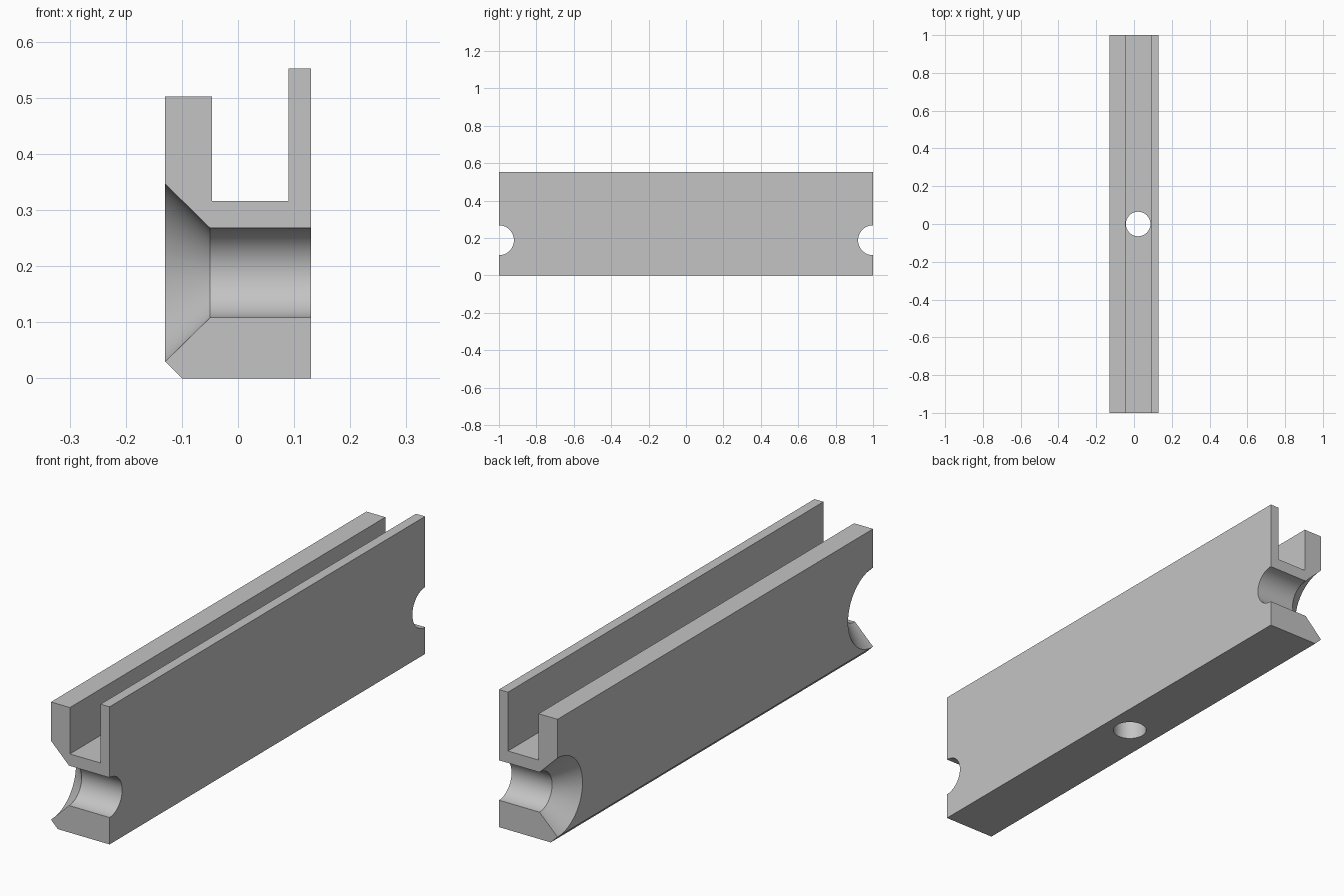
import bpy
import bmesh
from math import cos, sin, tau, radians
from mathutils import Vector

cube = bpy.data.objects.get("Cube")
if cube:
    bpy.data.objects.remove(cube, do_unlink=True)

# Single grey material
GREY = (0.55, 0.55, 0.55, 1.0)
grey = bpy.data.materials.new("plain grey")
grey.use_nodes = True
grey.diffuse_color = GREY
grey.node_tree.nodes["Principled BSDF"].inputs["Base Color"].default_value = GREY


def make_object(name, bm):
    bmesh.ops.recalc_face_normals(bm, faces=bm.faces)
    mesh = bpy.data.meshes.new(name)
    bm.to_mesh(mesh)
    bm.free()
    mesh.materials.append(grey)
    obj = bpy.data.objects.new(name, mesh)
    bpy.context.collection.objects.link(obj)
    return obj


def extruded_profile(name, points, y0, y1):
    """Extrude an x-z outline along y."""
    bm = bmesh.new()
    face = bm.faces.new([bm.verts.new((x, y0, z)) for x, z in points])
    out = bmesh.ops.extrude_face_region(bm, geom=[face])
    verts = [g for g in out["geom"] if isinstance(g, bmesh.types.BMVert)]
    bmesh.ops.translate(bm, verts=verts, vec=(0, y1 - y0, 0))
    return make_object(name, bm)


def lathe_cutter(name, stations, origin, axis, u, v, sides=64):
    """Closed round solid with (distance, radius) stations along an axis."""
    bm = bmesh.new()
    origin, axis, u, v = map(Vector, (origin, axis, u, v))
    angles = [tau * i / sides for i in range(sides)]
    rings = [[bm.verts.new(origin + axis * d + (u * cos(a) + v * sin(a)) * r)
              for a in angles] for d, r in stations]
    for low, high in zip(rings, rings[1:]):
        for i in range(sides):
            j = (i + 1) % sides
            bm.faces.new((low[i], low[j], high[j], high[i]))
    bm.faces.new(rings[0])
    bm.faces.new(rings[-1])
    cutter = make_object(name, bm)
    cutter.hide_render = True
    return cutter


# Grooved bar: thick wall, thin taller wall, chamfered lower edge
bar = extruded_profile("grooved_bar", [
    (-0.10, 0), (0.13, 0), (0.13, 0.552), (0.09, 0.552), (0.09, 0.316),
    (-0.046, 0.316), (-0.046, 0.502), (-0.13, 0.502), (-0.13, 0.03)], -1, 1)

# Countersunk half-bores at both ends
bore = [(-0.16, 0.188), (-0.05, 0.08), (0.2, 0.08)]
cutters = [lathe_cutter("end_bore_cutter", bore, (0, y, 0.188),
                        (1, 0, 0), (0, 1, 0), (0, 0, 1)) for y in (-1, 1)]

# Vertical hole through the groove floor
cutters.append(lathe_cutter("floor_hole_cutter", [(-0.1, 0.065), (0.4, 0.065)],
                            (0.022, 0, 0), (0, 0, 1), (1, 0, 0), (0, 1, 0)))

bpy.ops.object.select_all(action="DESELECT")
bar.select_set(True)
bpy.context.view_layer.objects.active = bar
for cutter in cutters:
    mod = bar.modifiers.new(cutter.name, "BOOLEAN")
    mod.operation = "DIFFERENCE"
    mod.solver = "EXACT"
    mod.object = cutter
    bpy.ops.object.modifier_apply(modifier=mod.name)
    bpy.data.objects.remove(cutter, do_unlink=True)

bpy.ops.object.shade_smooth_by_angle(angle=radians(30))
